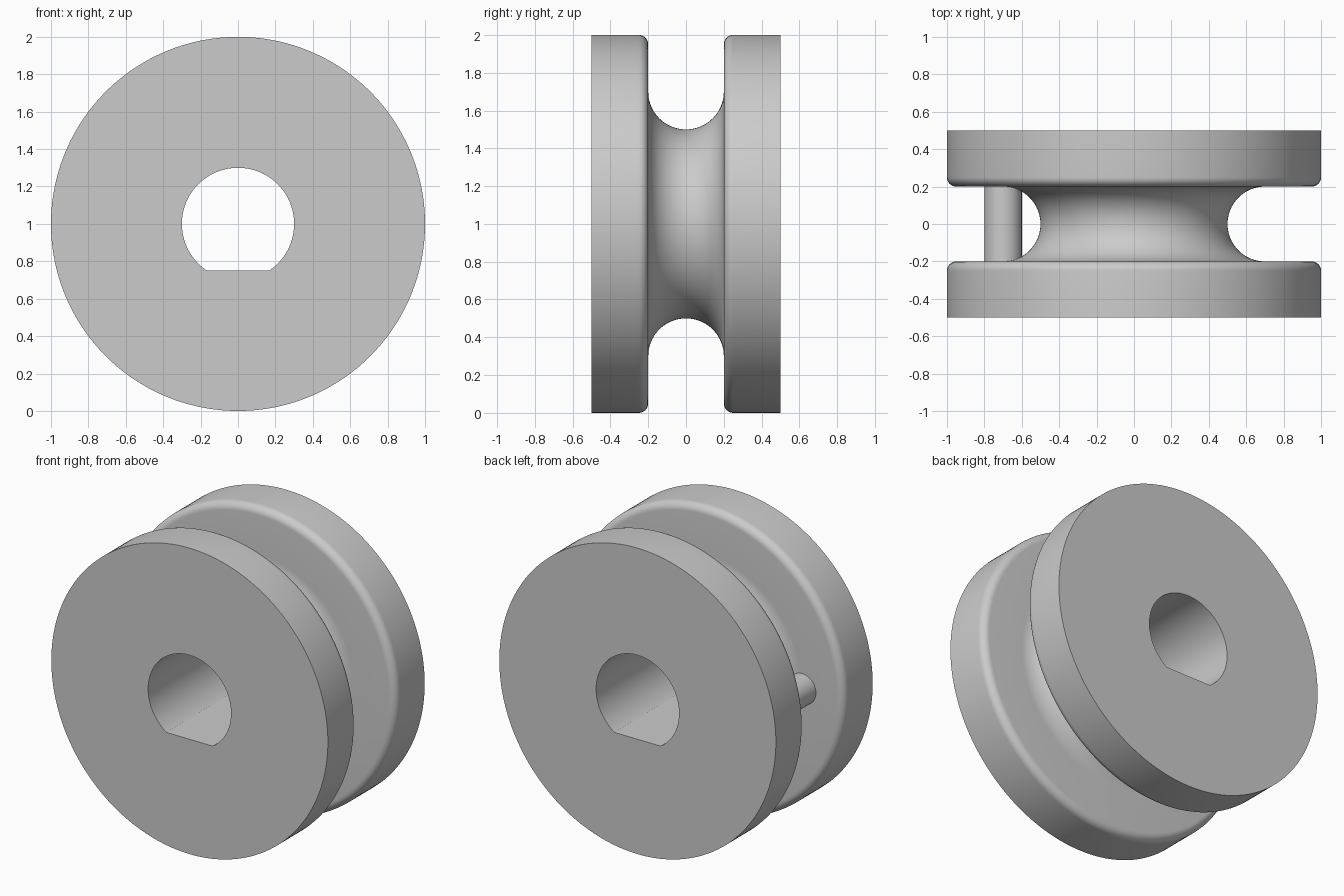
import bpy, bmesh
from math import sin, cos, pi, radians
from mathutils import Matrix

SEGMENTS = 192
BORE_RADIUS = 0.3

if "Cube" in bpy.data.objects:
    bpy.data.objects.remove(bpy.data.objects["Cube"])

grey = bpy.data.materials.new("plain_grey")
grey.use_nodes = True
grey.diffuse_color = (0.6, 0.6, 0.6, 1)
grey.node_tree.nodes["Principled BSDF"].inputs["Base Color"].default_value = grey.diffuse_color


def add_object(name, bm):
    bmesh.ops.recalc_face_normals(bm, faces=bm.faces)
    mesh = bpy.data.meshes.new(name)
    bm.to_mesh(mesh)
    bm.free()
    mesh.materials.append(grey)
    obj = bpy.data.objects.new(name, mesh)
    bpy.context.collection.objects.link(obj)
    bpy.ops.object.select_all(action="DESELECT")
    obj.select_set(True)
    bpy.context.view_layer.objects.active = obj
    bpy.ops.object.shade_smooth_by_angle(angle=radians(25))
    return obj


def arc(r, y, radius, start, end, steps):
    """Points (distance from axis, y) along an arc, angles in degrees."""
    angles = [radians(start + (end - start) * i / steps) for i in range(steps + 1)]
    return [(r + radius * cos(a), y + radius * sin(a)) for a in angles]


# Half of the outer profile: sharp outer rim, rounded inner rim, groove
half = [(1, -0.5)] + arc(0.95, -0.25, 0.05, 0, 90, 8) + arc(0.7, 0, 0.2, 270, 180, 20)
profile = half + [(r, -y) for r, y in reversed(half[:-1])]

# Flat at the bottom of the bore starts on a ring vertex
flat = BORE_RADIUS * sin(2 * pi * 30 / SEGMENTS)


def bore_radius(a):
    return min(BORE_RADIUS, flat / -sin(a)) if sin(a) < -0.1 else BORE_RADIUS


# Spool: turned profile closed through the D-shaped bore
bm = bmesh.new()
rings = []
for i in range(SEGMENTS):
    a = 2 * pi * i / SEGMENTS
    section = profile + [(bore_radius(a), 0.5), (bore_radius(a), -0.5)]
    rings.append([bm.verts.new((r * cos(a), y, 1 + r * sin(a))) for r, y in section])
for i, ring in enumerate(rings):
    following = rings[(i + 1) % SEGMENTS]
    for j in range(len(ring)):
        k = (j + 1) % len(ring)
        bm.faces.new((ring[j], ring[k], following[k], following[j]))
add_object("grooved_spool", bm)

# Pin bridging the groove
bm = bmesh.new()
bmesh.ops.create_cone(bm, cap_ends=True, segments=64, radius1=0.1, radius2=0.1, depth=0.42,
                      matrix=Matrix.Translation((-0.7, 0, 1)) @ Matrix.Rotation(pi / 2, 4, "X"))
add_object("anchor_pin", bm)
